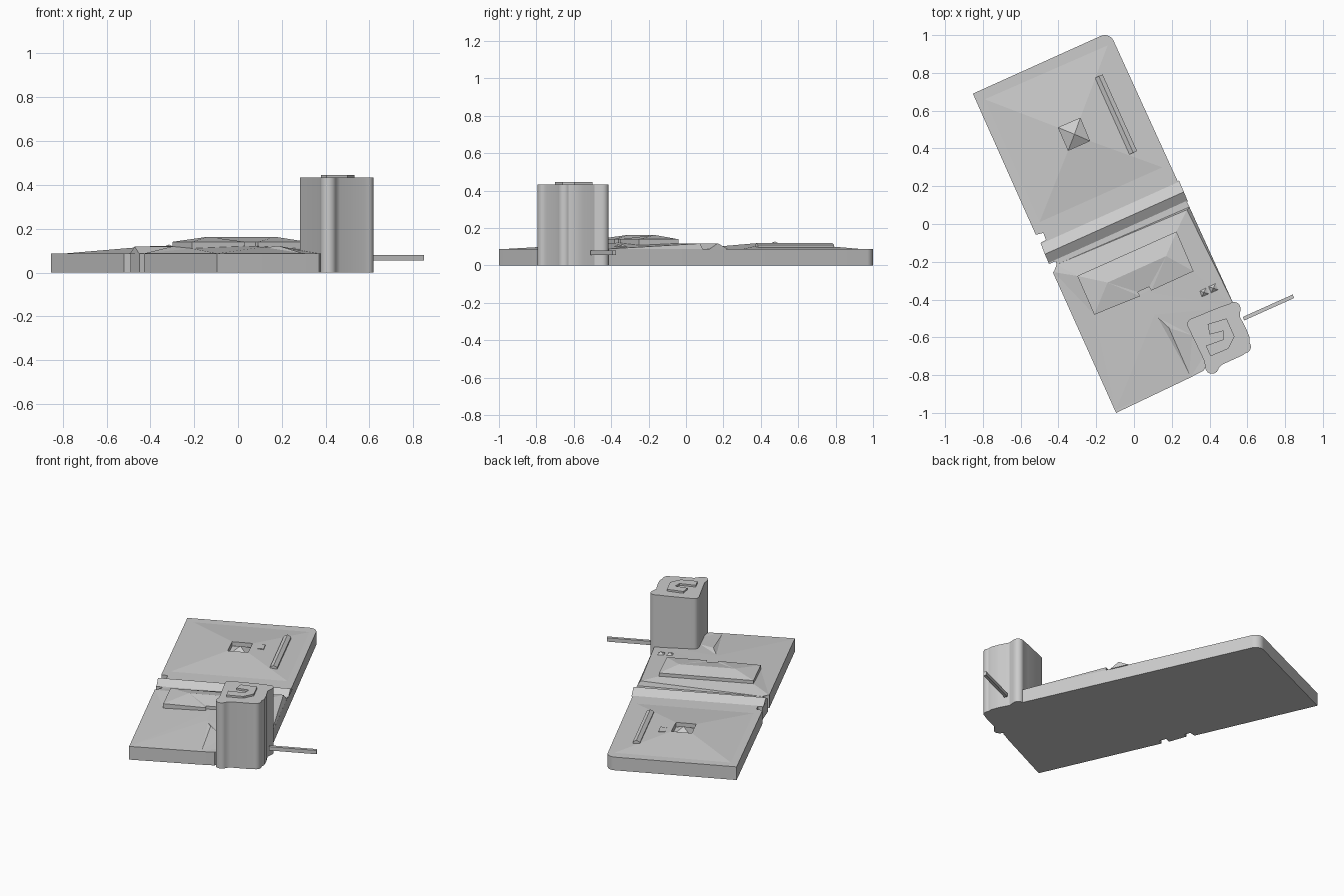
import bpy, bmesh
from math import radians, cos, sin

if "Cube" in bpy.data.objects:
    bpy.data.objects.remove(bpy.data.objects["Cube"])

EAVE = 0.087
TILT = radians(24.2)


def make(name, verts, faces, smooth=False):
    me = bpy.data.meshes.new(name)
    bm = bmesh.new()
    vs = [bm.verts.new(v) for v in verts]
    for f in faces:
        bm.faces.new([vs[i] for i in f])
    bmesh.ops.recalc_face_normals(bm, faces=bm.faces)
    bm.to_mesh(me)
    bm.free()
    ob = bpy.data.objects.new(name, me)
    bpy.context.collection.objects.link(ob)
    if smooth:
        bpy.ops.object.select_all(action='DESELECT')
        ob.select_set(True)
        bpy.context.view_layer.objects.active = ob
        bpy.ops.object.shade_smooth_by_angle(angle=radians(30))
    return ob


def loft(name, rings, top=True, bottom=True, smooth=False):
    n = len(rings[0])
    verts = [v for r in rings for v in r]
    faces = [(k*n + i, k*n + (i+1) % n, (k+1)*n + (i+1) % n, (k+1)*n + i)
             for k in range(len(rings) - 1) for i in range(n)]
    if bottom:
        faces.append(tuple(range(n)))
    if top:
        faces.append(tuple(range(len(verts) - n, len(verts))))
    return make(name, verts, faces, smooth)


def at(pts, z):
    return [(x, y, z) for x, y in pts]


def prism(name, pts, z0, z1, smooth=False):
    return loft(name, [at(pts, z0), at(pts, z1)], smooth=smooth)


def arc(cx, cy, r, a0, a1, n=8):
    return [(cx + r*cos(radians(a0 + (a1-a0)*i/n)),
             cy + r*sin(radians(a0 + (a1-a0)*i/n))) for i in range(n + 1)]


def rect(cx, cy, w, d):
    c, s = cos(TILT), sin(TILT)
    return [(cx + x*c - y*s, cy + x*s + y*c)
            for x, y in ((-w/2, -d/2), (w/2, -d/2), (w/2, d/2), (-w/2, d/2))]


def pyramid(name, base, z0, tip):
    return make(name, at(base, z0) + [tip],
                [(0, 1, 2, 3), (0, 1, 4), (1, 2, 4), (2, 3, 4), (3, 0, 4)])


# Walls of the two long wings, with one rounded corner and notches on the left
outline = [(-.853, .69)] + arc(-.155, .948, .052, 114, 24) + [
    (.535, -.44), (.37, -.775), (.30, -.812), (-.095, -1.0),
    (-.43, -.255), (-.40, -.24), (-.415, -.197), (-.45, -.212),
    (-.49, -.097), (-.466, -.085), (-.48, -.047), (-.52, -.057)]
prism("building_walls", outline, 0, EAVE, True)

# Rear wing roof sloping up to a rectangular light well
eaves = [(-.79, .66), (-.14, .945), (.15, .30), (-.50, .01)]
well = [(-.40, .51), (-.285, .56), (-.235, .44), (-.348, .39)]
loft("rear_roof", [at(eaves, EAVE), at(well, .12), at(well, .09)], top=False, bottom=False)
pyramid("light_well_skylight", well, .09, (-.315, .475, .128))

# Rooftop details of the rear wing
prism("roof_hatch", rect(-.222, .56, .04, .065), .09, .1175)
bar = rect(-.095, .58, .044, .445)
ends = [((bar[0][0]+bar[1][0])/2, (bar[0][1]+bar[1][1])/2, .12),
        ((bar[2][0]+bar[3][0])/2, (bar[2][1]+bar[3][1])/2, .12)]
make("long_skylight", at(bar, .08) + at(bar, .108) + ends,
     [(0, 1, 2, 3), (0, 1, 5, 8, 4), (2, 3, 7, 9, 6), (1, 2, 6, 5),
      (3, 0, 4, 7), (4, 8, 9, 7), (5, 6, 9, 8)])

# Gabled connecting range
make("middle_gable",
     at([(-.495, -.10), (-.45, -.21), (.285, .12), (.238, .23)], EAVE - .003)
     + [(-.472, -.16, .118), (.264, .17, .118)],
     [(0, 1, 2, 3), (0, 1, 4), (2, 3, 5), (1, 2, 5, 4), (3, 0, 4, 5)])

# Front wing lower roof
make("front_roof",
     [(-.425, -.255, .088), (-.095, -.985, .087), (.30, -.812, .087),
      (.535, -.44, .087), (.293, .09, .087), (-.41, -.215, .087),
      (-.30, -.275, .119), (.225, -.04, .118), (.315, -.25, .108),
      (.06, -.36, .122), (-.21, -.48, .110), (.28, .075, .117),
      (.11, -.48, .116)],
     [(5, 4, 11), (5, 11, 7, 6), (5, 6, 0), (0, 6, 10), (0, 10, 1),
      (1, 10, 9), (1, 9, 12), (1, 12, 2), (2, 12, 3), (12, 9, 3),
      (9, 8, 3), (8, 7, 3), (7, 11, 3), (11, 4, 3), (6, 7, 8, 9, 10)])

# Steep fold where the front slopes meet
make("roof_fold", [(.11, -.48, .112), (.30, -.812, .086), (.185, -.55, .122), (.34, -.60, .09)],
     [(0, 1, 2), (1, 3, 2), (0, 2, 3), (0, 3, 1)])

# Raised upper storey with hipped roof
block = [(-.30, -.275), (.225, -.04), (.315, -.25), (.092, -.352), (.08, -.333),
         (.02, -.36), (.032, -.382), (-.21, -.48)]
prism("upper_storey", block, .09, .14)
make("upper_roof", at(block, .14) + [(-.14, -.31, .163), (.17, -.17, .163)],
     [(0, 1, 9, 8), (1, 2, 9), (2, 3, 9), (3, 4, 9), (4, 5, 8, 9),
      (5, 6, 8), (6, 7, 8), (7, 0, 8)])

# Pair of small roof lanterns
for x, y in ((.37, -.362), (.42, -.34)):
    base = rect(x, y, .04, .035)
    prism("lantern_base", base, .08, .10)
    pyramid("lantern_roof", base, .10, (x, y, .115))

# Tower with rounded corner turrets
tower = (arc(.312, -.53, .03, 204, 114, 5) + [(.46, -.437)]
         + arc(.53, -.447, .034, 130, -10, 8)
         + [(.56, -.49), (.592, -.55)]
         + [(.612, -.60)] + arc(.585, -.65, .034, 40, -80, 8)
         + [(.575, -.695), (.465, -.745)]
         + arc(.413, -.757, .036, -10, -180, 10) + [(.372, -.725)])
prism("tower", tower, 0, .434, True)

# Raised roof block on the tower
roof_block = [(.39, -.53), (.49, -.50), (.532, -.595), (.50, -.66), (.405, -.70),
              (.38, -.645), (.475, -.61), (.475, -.565), (.46, -.57), (.40, -.585)]
prism("tower_roof_block", roof_block, .425, .446)

# Low boundary wall beside the tower
prism("side_wall", rect(.712, -.442, .29, .02), .055, .08)
